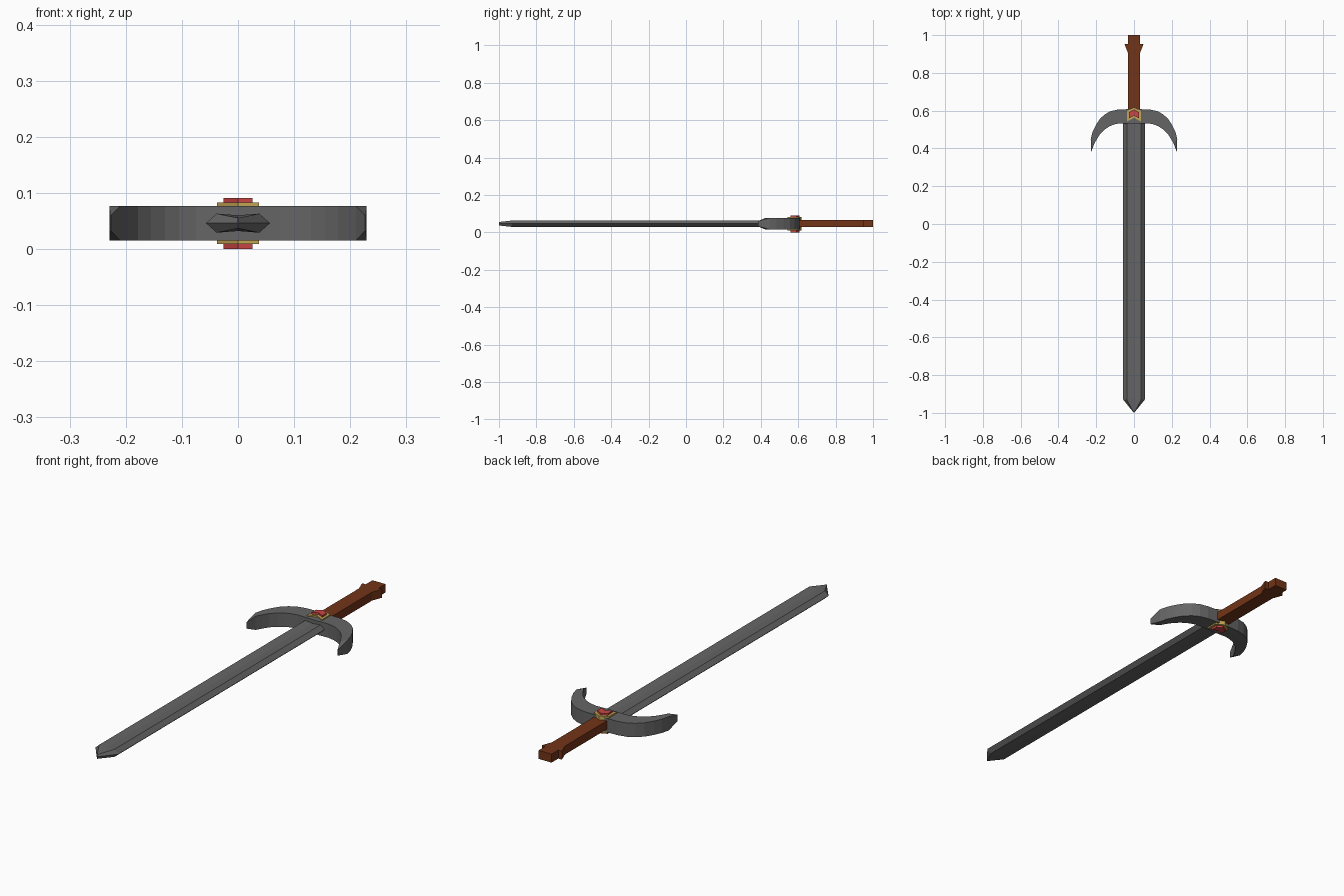
import bpy, bmesh

if "Cube" in bpy.data.objects:
    bpy.data.objects.remove(bpy.data.objects["Cube"])

MID = 0.046  # height of the sword's central plane


def material(name, rgb):
    m = bpy.data.materials.new(name)
    m.diffuse_color = (*rgb, 1)
    m.use_nodes = True
    m.node_tree.nodes["Principled BSDF"].inputs["Base Color"].default_value = m.diffuse_color
    return m


def finish(name, bm, mat):
    bmesh.ops.remove_doubles(bm, verts=bm.verts, dist=1e-5)
    bmesh.ops.recalc_face_normals(bm, faces=bm.faces)
    me = bpy.data.meshes.new(name)
    bm.to_mesh(me)
    bm.free()
    ob = bpy.data.objects.new(name, me)
    bpy.context.collection.objects.link(ob)
    me.materials.append(mat)
    return ob


def loft(name, rings, mat):
    bm = bmesh.new()
    vs = [[bm.verts.new(p) for p in r] for r in rings]
    n = len(rings[0])
    for a, b in zip(vs, vs[1:]):
        for i in range(n):
            j = (i + 1) % n
            bm.faces.new((a[i], a[j], b[j], b[i]))
    bm.faces.new(vs[0])
    bm.faces.new(vs[-1])
    return finish(name, bm, mat)


def prism(name, half, z0, z1, mat):
    """Extrude a right-hand outline, mirrored across x = 0."""
    pts = half + [(-x, y) for x, y in reversed(half) if x > 0]
    return loft(name, [[(x, y, z) for x, y in pts] for z in (z0, z1)], mat)


steel = material("steel", (0.13, 0.13, 0.13))
wood = material("wood", (0.17, 0.035, 0.009))
gold = material("gold", (0.55, 0.38, 0.09))
red = material("red", (0.6, 0.06, 0.06))

# Blade: bevelled section with a shallow groove, drawn to a point
section = [(0.057, 0), (0.038, 0.017), (0, 0.014), (-0.038, 0.017),
           (-0.057, 0), (-0.038, -0.017), (0, -0.014), (0.038, -0.017)]


def blade_ring(y, sx, sz):
    return [(x * sx, y, MID + z * sz) for x, z in section]


loft("blade", [blade_ring(0.56, 1, 1), blade_ring(-0.93, 1, 1),
               blade_ring(-1.0, 0.01, 0.55)], steel)

# Cross guard: swept crescent made of box sections, thinner at the tips
outer = [(0, 0.609), (0.085, 0.606), (0.125, 0.597), (0.155, 0.58), (0.182, 0.555),
         (0.204, 0.52), (0.22, 0.485), (0.229, 0.45), (0.228, 0.385)]
inner = [(0, 0.53), (0.075, 0.533), (0.105, 0.527), (0.13, 0.517), (0.155, 0.5),
         (0.178, 0.478), (0.196, 0.45), (0.21, 0.425), (0.226, 0.384)]
rings = []
for i, (o, n) in enumerate(zip(outer, inner)):
    h = 0.014 if i == len(outer) - 1 else 0.031
    rings.append([(*o, MID - h), (*o, MID + h), (*n, MID + h), (*n, MID - h)])
left = [[(-x, y, z) for x, y, z in r] for r in reversed(rings[1:])]
loft("cross_guard", left + rings, steel)

# Grip with a flared pommel
prism("grip", [(0.032, 0.58), (0.032, 0.905), (0.05, 0.952), (0.032, 0.952),
               (0.032, 1.0)], MID - 0.018, MID + 0.02, wood)

# Chevron setting and gem, showing on both faces
prism("gem_setting", [(0, 0.562), (0.037, 0.543), (0.037, 0.6), (0, 0.618)],
      0.009, 0.083, gold)
prism("gem", [(0, 0.574), (0.026, 0.56), (0.026, 0.592), (0, 0.606)],
      0.0, 0.091, red)
